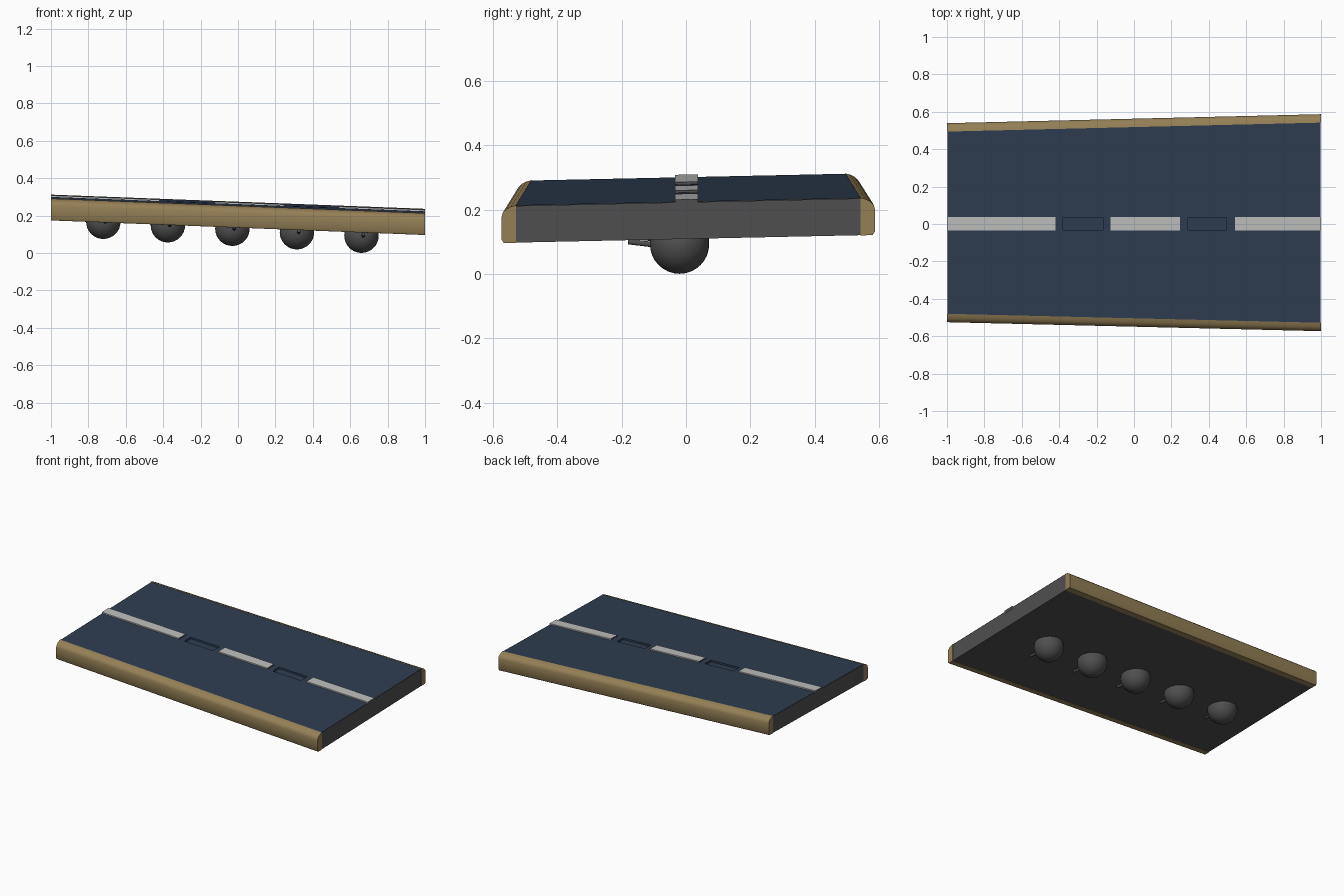
import bpy, bmesh, math
from mathutils import Vector

cube = bpy.data.objects.get("Cube")
if cube:
    bpy.data.objects.remove(cube, do_unlink=True)

THICK = 0.115


def material(name, rgb, rough=0.7):
    m = bpy.data.materials.new(name)
    m.use_nodes = True
    m.diffuse_color = (*rgb, 1)
    node = m.node_tree.nodes["Principled BSDF"]
    node.inputs["Base Color"].default_value = (*rgb, 1)
    node.inputs["Roughness"].default_value = rough
    return m


blue = material("navy_blue", (0.028, 0.047, 0.083))
gold = material("dull_gold", (0.30, 0.215, 0.093))
grey = material("dark_grey", (0.078, 0.078, 0.078))
pale = material("pale_grey", (0.52, 0.52, 0.51))


def plane_z(x, y):
    """Height of the tilted deck."""
    return 0.262 - 0.0385 * x + 0.0215 * y


def half_width(x):
    """Half the deck width, which widens toward +x."""
    return 0.511 + 0.024 * x


def deck_point(x, y, h=0.0):
    return Vector((x, y, plane_z(x, y) + h))


def finish(name, bm, mats, smooth=False):
    bmesh.ops.recalc_face_normals(bm, faces=bm.faces)
    me = bpy.data.meshes.new(name)
    bm.to_mesh(me)
    bm.free()
    for m in mats:
        me.materials.append(m)
    ob = bpy.data.objects.new(name, me)
    bpy.context.collection.objects.link(ob)
    if smooth:
        bpy.ops.object.select_all(action='DESELECT')
        ob.select_set(True)
        bpy.context.view_layer.objects.active = ob
        bpy.ops.object.shade_smooth_by_angle(angle=math.radians(40))
    return ob


def loft(rings):
    """Closed solid through a list of matching rings."""
    bm = bmesh.new()
    loops = [[bm.verts.new(p) for p in ring] for ring in rings]
    n = len(loops[0])
    for a, b in zip(loops, loops[1:]):
        for i in range(n):
            j = (i + 1) % n
            bm.faces.new((a[i], a[j], b[j], b[i]))
    bm.faces.new(loops[0])
    bm.faces.new(loops[-1])
    return bm


# Deck surface with two sunken panels along the centre line
xs = [-0.998, -0.38, -0.165, 0.285, 0.495, 0.998]
bm = bmesh.new()
rows = []
for x in xs:
    w = half_width(x)
    ys = [0.007 - w, -0.032, 0.035, 0.007 + w]
    rows.append([bm.verts.new(deck_point(x, y)) for y in ys])
panels = []
for i in range(len(xs) - 1):
    for j in range(3):
        f = bm.faces.new((rows[i][j], rows[i + 1][j], rows[i + 1][j + 1], rows[i][j + 1]))
        if j == 1 and i in (1, 3):
            panels.append(f)
sunk = bmesh.ops.extrude_discrete_faces(bm, faces=panels)["faces"]
bmesh.ops.translate(bm, verts=list({v for f in sunk for v in f.verts}), vec=(0, 0, -0.012))
deck = finish("deck_surface", bm, [blue])
# keep the open sheet facing up
if deck.data.polygons[0].normal.z < 0:
    deck.data.flip_normals()

# Core under the deck, open at the top where the surface covers it
rings = []
for x in (-0.998, 0.998):
    w = half_width(x)
    rings.append([deck_point(x, 0.007 + s * w, h)
                  for s, h in ((-1, -0.001), (1, -0.001), (1, -THICK), (-1, -THICK))])
bm = loft(rings)
bm.normal_update()
bmesh.ops.recalc_face_normals(bm, faces=bm.faces)
top = [f for f in bm.faces if f.normal.z > 0.9]
bmesh.ops.delete(bm, geom=top, context='FACES')
finish("deck_core", bm, [grey])

# Rounded edge trims along both long sides
profile = [(0, 0.001), (0.016, -0.003), (0.03, -0.010), (0.041, -0.021), (0.045, -0.035),
           (0.045, -0.105), (0.038, -THICK), (0, -THICK - 0.001)]
for name, side in (("front_trim", -1), ("back_trim", 1)):
    rings = []
    for x in (-1, 1):
        w = half_width(x)
        rings.append([deck_point(x, 0.007 + side * (w + out), h) for out, h in profile])
    finish(name, loft(rings), [gold], smooth=True)

# Raised centre strips with dark ends
for k, (x0, x1) in enumerate(((-1, -0.42), (-0.125, 0.245), (0.54, 1))):
    rings = [[deck_point(x, y, h) for y, h in
              ((-0.034, -0.012), (-0.034, 0.008), (0.037, 0.008), (0.037, -0.012))]
             for x in (x0, x1)]
    ob = finish(f"centre_strip_{k + 1}", loft(rings), [pale, grey])
    for p in ob.data.polygons:
        p.material_index = 1 if abs(p.normal.x) > 0.9 else 0

# Round feet below the deck, each with a small pin toward the front
for k in range(5):
    x = -0.72 + 0.345 * k
    centre = Vector((x, -0.02, 0.128 - 0.054 * x))
    bm = bmesh.new()
    bmesh.ops.create_uvsphere(bm, u_segments=32, v_segments=16, radius=0.092)
    bmesh.ops.translate(bm, verts=bm.verts, vec=centre)
    finish(f"foot_{k + 1}", bm, [grey], smooth=True)

    rings = []
    for y, z in ((-0.06, -0.004), (-0.16, 0.008)):
        rings.append([centre + Vector((0.01 + 0.009 * math.cos(a), y, z + 0.009 * math.sin(a)))
                      for a in (math.tau * i / 10 for i in range(10))])
    finish(f"foot_pin_{k + 1}", loft(rings), [grey], smooth=True)
